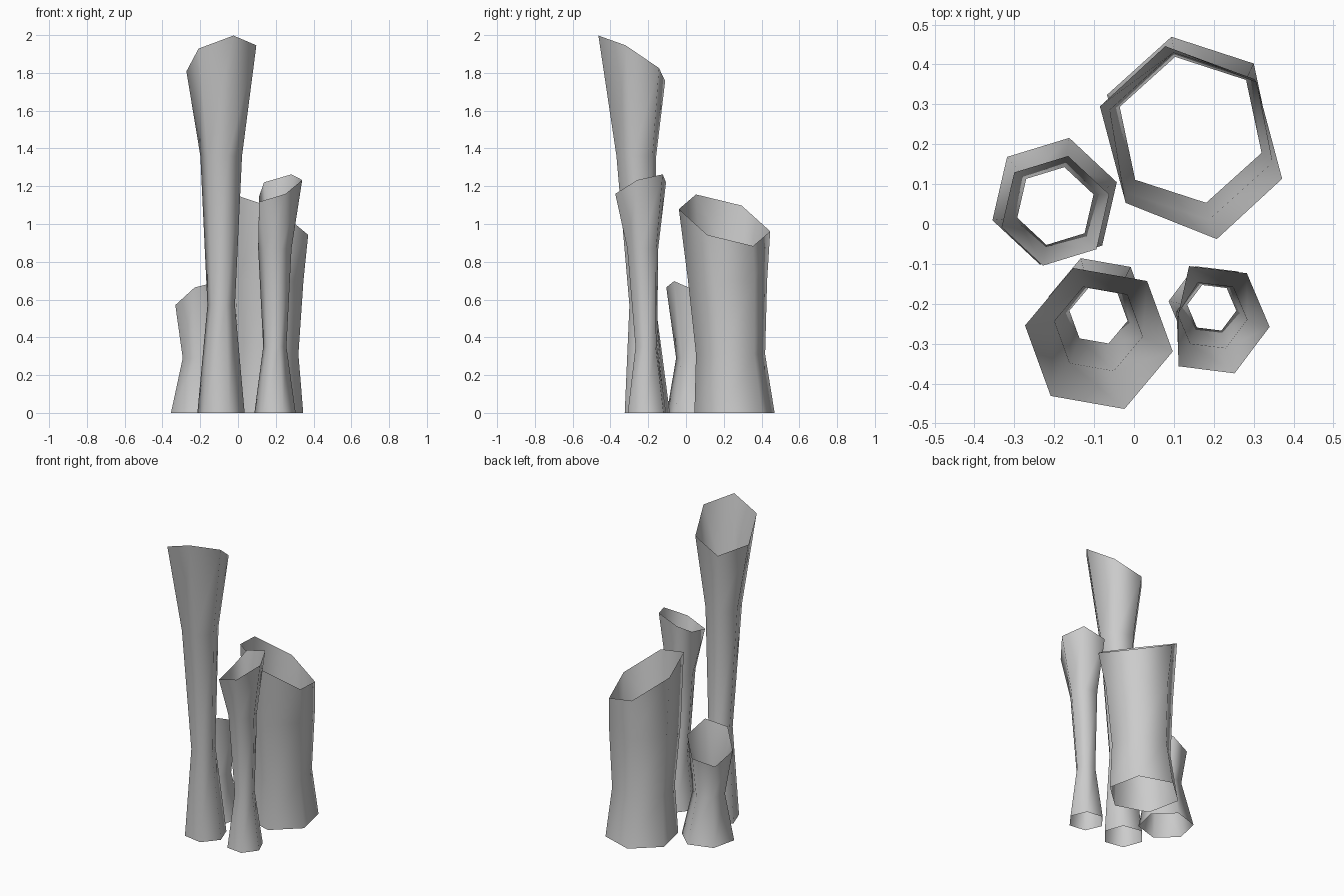
import bpy, bmesh
from math import radians, cos, sin
from mathutils import Vector

if "Cube" in bpy.data.objects:
    bpy.data.objects.remove(bpy.data.objects["Cube"], do_unlink=True)

grey = bpy.data.materials.new("plain_grey")
grey.use_nodes = True
colour = (0.6, 0.6, 0.6, 1)
grey.diffuse_color = colour
grey.node_tree.nodes["Principled BSDF"].inputs["Base Color"].default_value = colour

SIDES = 6


def ring(x, y, z, r, turn, slope=(0, 0), squash=1.0, min_x=-9):
    """Six points round a centre, sheared to a slope, narrowed along it."""
    slope = Vector(slope)
    uphill = slope.normalized()
    points = []
    for i in range(SIDES):
        a = radians(turn + 360 / SIDES * i)
        p = Vector((cos(a), sin(a))) * r
        p -= uphill * p.dot(uphill) * (1 - squash)
        points.append((max(x + p.x, min_x), y + p.y, z + slope.dot(p)))
    return points


def tube(name, turn, rings, slope, **rim):
    """Open hexagonal tube; the last ring is the slanted rim."""
    bm = bmesh.new()
    loops = []
    for n, (x, y, z, r) in enumerate(rings):
        extra = dict(slope=slope, **rim) if n == len(rings) - 1 else {}
        loops.append([bm.verts.new(p) for p in ring(x, y, z, r, turn, **extra)])
    for low, high in zip(loops, loops[1:]):
        for i in range(SIDES):
            j = (i + 1) % SIDES
            bm.faces.new((low[i], low[j], high[j], high[i])).smooth = True
    mesh = bpy.data.meshes.new(name)
    bm.to_mesh(mesh)
    bm.free()
    mesh.materials.append(grey)
    bpy.context.collection.objects.link(bpy.data.objects.new(name, mesh))


# Each ring: centre x, centre y, height, radius
tube("tall_tube", 50,
     [(-0.09, -0.205, 0, 0.127), (-0.089, -0.23, 0.57, 0.074),
      (-0.089, -0.263, 1.36, 0.112), (-0.088, -0.287, 1.877, 0.188)],
     (0.269, -0.584))

tube("slim_tube", 53,
     [(0.196, -0.207, 0, 0.11), (0.195, -0.21, 0.35, 0.062),
      (0.195, -0.229, 0.87, 0.089), (0.195, -0.24, 1.19, 0.146)],
     (0.34, 0.37), min_x=0.112)

tube("wide_tube", 42,
     [(0.139, 0.257, 0, 0.217), (0.142, 0.236, 0.31, 0.187),
      (0.143, 0.22, 0.7, 0.214), (0.143, 0.204, 1.02, 0.256)],
     (-0.488, -0.373), squash=0.87)

tube("short_tube", 17,
     [(-0.199, 0.057, 0, 0.163), (-0.197, 0.045, 0.29, 0.1),
      (-0.197, 0.033, 0.604, 0.141)],
     (0.41, -0.535))
